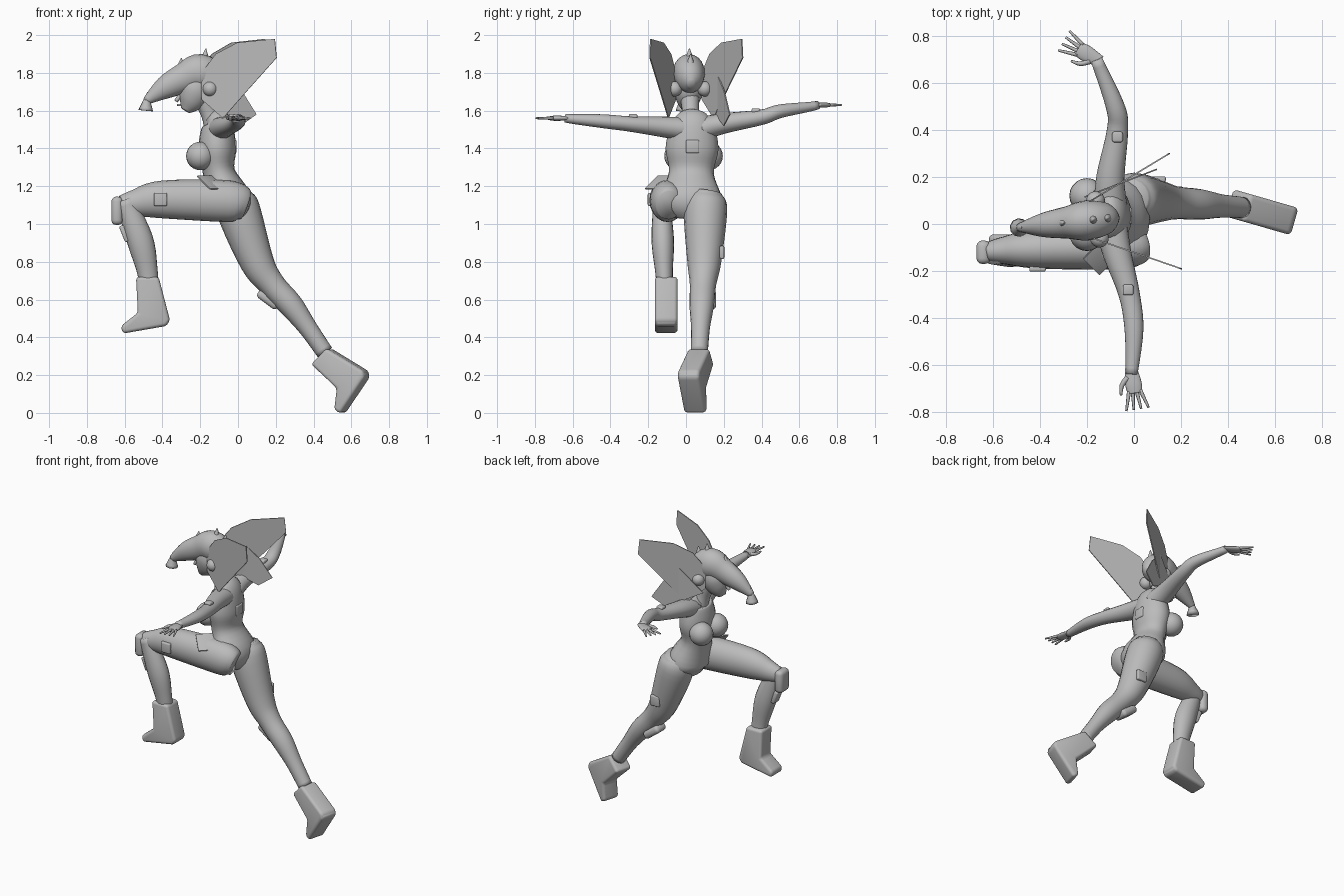
import bpy
import bmesh
from math import radians, cos, sin, tau
from mathutils import Vector, Matrix

cube = bpy.data.objects.get("Cube")
if cube:
    bpy.data.objects.remove(cube, do_unlink=True)

grey = bpy.data.materials.new("plain grey")
grey.use_nodes = True
tone = (.5, .5, .5, 1)
grey.diffuse_color = tone
grey.node_tree.nodes["Principled BSDF"].inputs["Base Color"].default_value = tone

X, Y, Z = Vector((1, 0, 0)), Vector((0, 1, 0)), Vector((0, 0, 1))


def place(position, yaw=0, pitch=0):
    """Placement matrix from a position and two angles in degrees."""
    turn = Matrix.Rotation(radians(yaw), 4, "Z") @ Matrix.Rotation(radians(pitch), 4, "Y")
    return Matrix.Translation(position) @ turn


HOME = Matrix()
HEAD = place((-.2, .015, 1.7), yaw=6)


def finish(name, bm, matrix=HOME, smooth=True):
    """Turn a bmesh into a grey object."""
    bmesh.ops.recalc_face_normals(bm, faces=bm.faces)
    mesh = bpy.data.meshes.new(name)
    bm.to_mesh(mesh)
    bm.free()
    for face in mesh.polygons:
        face.use_smooth = smooth
    mesh.materials.append(grey)
    obj = bpy.data.objects.new(name, mesh)
    bpy.context.collection.objects.link(obj)
    obj.matrix_world = matrix
    return obj


def round_edges(obj, width, segments):
    bevel = obj.modifiers.new("round edges", "BEVEL")
    bevel.width, bevel.segments = width, segments


def bridge(bm, ring_a, ring_b):
    """Join two equal rings of vertices with quads."""
    for k in range(len(ring_a)):
        bm.faces.new((ring_a[k - 1], ring_a[k], ring_b[k], ring_b[k - 1]))


def smooth_path(points, steps=5):
    """Run a cubic curve through Vector points."""
    path = []
    last = len(points) - 1
    for i in range(last):
        start, end = points[i], points[i + 1]
        leave = (end - points[max(i - 1, 0)]) / 2
        arrive = (points[min(i + 2, last)] - start) / 2
        for k in range(steps):
            t = k / steps
            ease = t * t * (3 - 2 * t)
            path.append(start.lerp(end, ease) + leave * t * (1 - t) ** 2 - arrive * t * t * (1 - t))
    return path + [points[-1]]


def limb(name, sections, span=(0, 0), squash=1, side=Y, sides=20, matrix=HOME):
    """Skin ellipses along (across, along, radius) sections; span drifts over side."""
    rows = smooth_path([Vector(s) for s in sections])
    last = len(rows) - 1
    other = Y + Z - side
    centres = [X * row.x + other * row.y + side * (span[0] + (span[1] - span[0]) * i / last)
               for i, row in enumerate(rows)]
    bm = bmesh.new()
    rings = []
    for i, row in enumerate(rows):
        tangent = (centres[min(i + 1, last)] - centres[max(i - 1, 0)]).normalized()
        wide = (side - tangent * side.dot(tangent)).normalized()
        deep = tangent.cross(wide)
        angles = [tau * k / sides for k in range(sides)]
        rings.append([bm.verts.new(centres[i] + row.z * (wide * squash * cos(a) + deep * sin(a)))
                      for a in angles])
    for ring_a, ring_b in zip(rings, rings[1:]):
        bridge(bm, ring_a, ring_b)
    bm.faces.new(rings[0])
    bm.faces.new(rings[-1])
    return finish(name, bm, matrix)


def ball(name, centre, radius, matrix=HOME):
    bm = bmesh.new()
    bmesh.ops.create_uvsphere(bm, u_segments=20, v_segments=12, radius=radius)
    return finish(name, bm, matrix @ Matrix.Translation(centre))


def block(name, centre, normal, size, rounding=.008):
    """Rounded plate facing along normal."""
    bm = bmesh.new()
    bmesh.ops.create_cube(bm, size=1, matrix=Matrix.Diagonal((*size, 1)))
    turn = Vector(normal).to_track_quat("Z", "Y").to_matrix().to_4x4()
    obj = finish(name, bm, Matrix.Translation(centre) @ turn)
    round_edges(obj, rounding, 3)


def sheet(name, outline, matrix):
    """Thin upright blade."""
    bm = bmesh.new()
    bm.faces.new([bm.verts.new((x, 0, z)) for x, z in outline])
    obj = finish(name, bm, matrix, smooth=False)
    solid = obj.modifiers.new("thickness", "SOLIDIFY")
    solid.thickness, solid.offset = .006, 0


def boot(name, matrix, half=.06):
    """Side outline of a boot below its ankle, extruded and rounded."""
    outline = ((-.06, 0), (.06, 0), (.12, -.23), (.1, -.26), (-.13, -.3), (-.14, -.26), (-.05, -.19))
    bm = bmesh.new()
    left, right = [[bm.verts.new((x, y, z)) for x, z in outline] for y in (-half, half)]
    bm.faces.new(left)
    bm.faces.new(right)
    bridge(bm, left, right)
    round_edges(finish(name, bm, matrix), .025, 4)


def hand(name, matrix, thumb):
    """Flat palm, four spread fingers and a thumb on the chosen side."""
    limb(name + "_palm", [(-.02, 0, .025), (.05, 0, .035), (.09, 0, .03)],
         squash=.4, side=Z, matrix=matrix)
    for i in range(4):
        y = (i - 1.5) * .016
        limb(f"{name}_finger_{i}", [(.08, y, .009), (.16, y * 2, .005)], side=Z, sides=8, matrix=matrix)
    limb(name + "_thumb", [(.02, thumb * .02, .013), (.05, thumb * .05, .01), (.09, thumb * .06, .005)],
         side=Z, sides=8, matrix=matrix)


# Torso, neck and chest
limb("torso", [(-.14, 1.57, .05), (-.11, 1.53, .08), (-.11, 1.4, .1), (-.1, 1.27, .085),
               (-.05, 1.12, .12), (-.05, 1.03, .07)], (.04, .02), 1.4)
limb("neck", [(-.12, 1.5, .06), (-.15, 1.58, .045), (-.19, 1.67, .05)], (.03, .02))
for name, y in (("left", -.04), ("right", .12)):
    ball(name + "_breast", (-.2, y, 1.36), .075)

# Raised leg
limb("raised_thigh", [(.04, 1.1, .08), (-.05, 1.12, .11), (-.4, 1.13, .1), (-.55, 1.11, .07),
                      (-.62, 1.1, .05)], (-.09, -.12), .85)
limb("raised_shin", [(-.6, 1.13, .05), (-.52, .92, .07), (-.48, .75, .055), (-.47, .65, .05)],
     (-.13, -.11), .85)
boot("raised_boot", place((-.48, -.105, .72)))
block("raised_knee_pad", (-.64, -.12, 1.07), -X, (.1, .15, .06), .025)
block("raised_shin_plate", (-.6, -.12, .95), (-1, 0, -.4), (.06, .09, .03))

# Trailing leg
limb("trailing_leg", [(-.02, 1.17, .08), (0, 1.08, .115), (.1, .8, .09), (.18, .68, .07),
                      (.28, .57, .065), (.37, .45, .05), (.46, .32, .045)], (.11, .07))
boot("trailing_boot", place((.44, .08, .3), yaw=-16, pitch=-45))
block("trailing_knee_pad", (.16, .11, .6), (-.6, 0, -.8), (.1, .13, .05), .02)

# Arms and hands
limb("left_arm", [(-.1, 0, .07), (-.07, -.13, .06), (-.02, -.3, .045), (0, -.45, .04),
                  (-.01, -.64, .025)], (1.5, 1.56), .9, Z)
hand("left_hand", place((-.01, -.63, 1.56), yaw=-81), -1)
limb("right_arm", [(-.1, .08, .07), (-.1, .2, .06), (-.07, .4, .045), (-.08, .5, .04),
                   (-.16, .7, .025)], (1.5, 1.63), .9, Z)
hand("right_hand", place((-.16, .7, 1.63), yaw=150), 1)

# Raised square patches and the hip flap
for name, centre, normal, size in (("back", (-.02, .035, 1.41), X, .07),
                                   ("left_arm", (-.025, -.28, 1.57), Z, .045),
                                   ("right_arm", (-.07, .37, 1.6), Z, .045),
                                   ("raised_thigh", (-.41, -.19, 1.13), -Y, .07),
                                   ("trailing_thigh", (.1, .19, .85), Y, .07)):
    block(name + "_patch", centre, normal, (size, size, .025))
block("hip_flap", (-.14, -.14, 1.22), (1, -1, 2), (.12, .12, .008), .002)

# Face and beaked helmet
limb("face", [(-.08, -.1, .025), (-.05, -.05, .07), (-.02, .02, .09), (0, .12, .06)],
     squash=.85, matrix=HEAD)
limb("nose", [(-.09, 0, .015), (-.13, -.05, .01)], sides=8, matrix=HEAD)
limb("helmet", [(.13, .04, .02), (.09, .06, .075), (0, .1, .1), (-.09, .07, .08),
                (-.19, .02, .06), (-.29, -.05, .02)], squash=.85, matrix=HEAD)
for name, x, top in (("rear", .06, .2), ("middle", 0, .23), ("front", -.13, .18), ("snout", -.31, 0)):
    limb(name + "_crest_spike", [(x + .02, top - .1, .04), (x + .03, top, .002)],
         sides=10, matrix=HEAD)

# Ear knobs and swept fins
fin = ((0, .1), (.08, .2), (.2, .26), (.41, .28), (.42, .18), (.25, 0), (.12, -.14), (0, -.04))
for name, s in (("left", -1), ("right", 1)):
    ball(name + "_ear_knob", (.045, s * .08, .015), .04, HEAD)
    sheet(name + "_head_fin", fin, HEAD @ place((0, s * .07, 0), yaw=s * 25))
sheet("lower_head_fin", ((0, -.06), (.15, .09), (.25, 0), (.33, -.12), (.24, -.18)),
      HEAD @ place((0, .1, 0), yaw=15))
